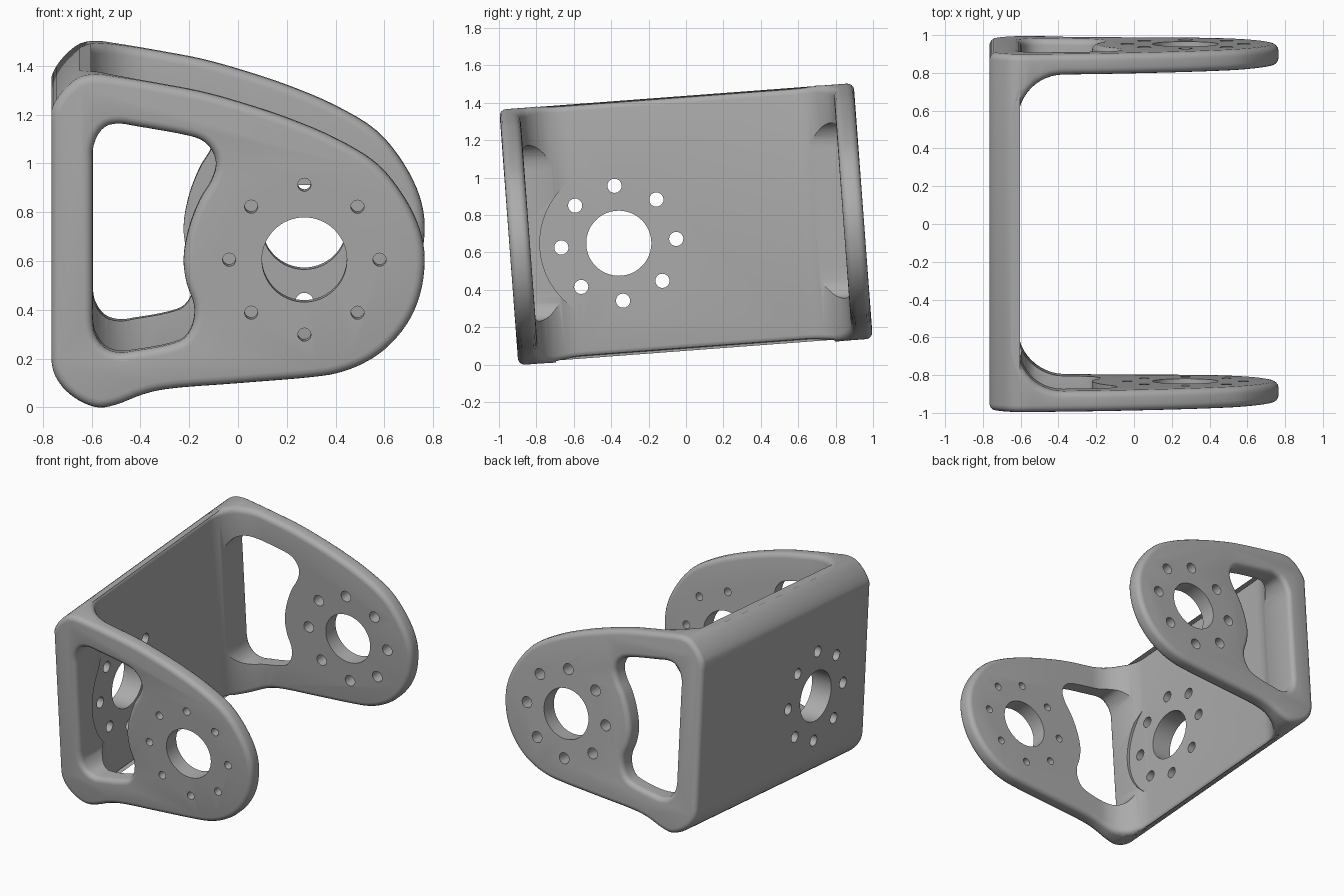
import bpy, bmesh, math
from mathutils import Vector

cube = bpy.data.objects.get("Cube")
if cube:
    bpy.data.objects.remove(cube)

TILT = math.radians(4.28)
HALF_W = 0.95           # half width across both side plates
PLATE, WEB = 0.11, 0.15  # thicknesses
BACK, TIP = -0.765, 0.765
MID = 0.684             # height of the bracket's middle in the outline below
HUB_X, HUB_Z = 0.272, -0.074

metal = bpy.data.materials.new("satin grey")
metal.use_nodes = True
grey = (0.41, 0.41, 0.41, 1)
metal.diffuse_color = grey
metal.node_tree.nodes["Principled BSDF"].inputs["Base Color"].default_value = grey


def smooth_loop(points, steps=4):
    """Closed centripetal curve through the points."""
    pts = [Vector((x, z - MID)) for x, z in points]
    out = []
    n = len(pts)
    for i in range(n):
        p = [pts[(i + k) % n] for k in (-1, 0, 1, 2)]
        t = [0]
        for a, b in zip(p, p[1:]):
            t.append(t[-1] + math.sqrt((b - a).length))
        count = max(1, min(steps, round((p[2] - p[1]).length / 0.022)))
        for s in range(count):
            u = t[1] + (t[2] - t[1]) * s / count

            def mix(a, b, i, j):
                return a.lerp(b, (u - t[i]) / (t[j] - t[i]))
            a = [mix(p[k], p[k + 1], k, k + 1) for k in range(3)]
            b = [mix(a[k], a[k + 1], k, k + 2) for k in range(2)]
            out.append(mix(b[0], b[1], 1, 2))
    return out


def offset_loop(loop, d):
    """Push a clockwise loop outwards."""
    res = []
    for i, p in enumerate(loop):
        t = (loop[(i + 1) % len(loop)] - loop[i - 1]).normalized()
        res.append(p + Vector((-t.y, t.x)) * d)
    return res


def loft(name, rings):
    """Skin a closed solid through matching rings of 3D points."""
    bm = bmesh.new()
    vs = [[bm.verts.new(p) for p in ring] for ring in rings]
    n = len(vs[0])
    for a, b in zip(vs, vs[1:]):
        for i in range(n):
            j = (i + 1) % n
            bm.faces.new((a[i], a[j], b[j], b[i]))
    bm.faces.new(vs[0][::-1])
    bm.faces.new(vs[-1])
    bmesh.ops.recalc_face_normals(bm, faces=bm.faces)
    mesh = bpy.data.meshes.new(name)
    bm.to_mesh(mesh)
    bm.free()
    ob = bpy.data.objects.new(name, mesh)
    bpy.context.collection.objects.link(ob)
    return ob


def rod(name, axis, centre, radius, start, end, sides):
    """Cylinder along x or y; centre holds the other two coordinates."""
    def ring(d):
        res = []
        for i in range(sides):
            a = math.tau * i / sides
            u, z = centre[0] + radius * math.cos(a), centre[1] + radius * math.sin(a)
            res.append((d, u, z) if axis == "x" else (u, d, z))
        return res
    return loft(name, [ring(start), ring(end)])


def apply_modifier(ob, kind, **settings):
    mod = ob.modifiers.new(kind.title(), kind)
    for key, value in settings.items():
        setattr(mod, key, value)
    bpy.context.view_layer.objects.active = ob
    bpy.ops.object.modifier_apply(modifier=mod.name)


def boolean(ob, cutter, operation="DIFFERENCE"):
    cutter.hide_render = True
    apply_modifier(ob, "BOOLEAN", object=cutter, operation=operation, solver="EXACT")
    bpy.data.objects.remove(cutter)


# U-shaped channel seen from above, with rounded inside corners
R = 0.24
inner_x, inner_y = BACK + WEB, HALF_W - PLATE
half = [(inner_x + R - R * math.cos(a), inner_y - R + R * math.sin(a))
        for a in (math.pi / 2 * i / 12 for i in range(13))]
half += [(TIP + 0.1, inner_y), (TIP + 0.1, HALF_W), (BACK, HALF_W)]
channel = half + [(x, -y) for x, y in reversed(half)]
bracket = loft("bracket", [[(x, y, z) for x, y in channel] for z in (-0.8, 0.8)])

# Side outline, clockwise from the lower back corner
outline = smooth_loop([
    (BACK, .2), (BACK, .26), (BACK, 1.17), (BACK, 1.22), (-.745, 1.265), (-.7, 1.32),
    (-.645, 1.36), (-.58, 1.37), (-.5, 1.36), (-.3, 1.326), (-.15, 1.297), (0, 1.256),
    (.2, 1.19), (.4, 1.105), (.57, 1), (.68, .865), (.745, .73), (TIP, .61),
    (.745, .46), (.69, .34), (.6, .238), (.5, .175), (.4, .14), (.3, .125), (0, .1),
    (-.3, .075), (-.39, .054), (-.5, .012), (-.57, 0), (-.65, .028), (-.72, .085),
    (-.755, .145)])
side = loft("side_outline", [[(p.x, y, p.y) for p in outline] for y in (-1.2, 1.2)])
boolean(bracket, side, "INTERSECT")

# Rounded rims
apply_modifier(bracket, "WELD", merge_threshold=0.004)
apply_modifier(bracket, "BEVEL", width=0.036, segments=4, limit_method="ANGLE",
               angle_limit=math.radians(40), use_clamp_overlap=False)

# Window in each side plate, with its outer rim rounded over
window = smooth_loop([
    (-.595, .36), (-.595, .42), (-.595, 1.0), (-.595, 1.06), (-.575, 1.12), (-.54, 1.157),
    (-.485, 1.167), (-.42, 1.157), (-.2, 1.117), (-.15, 1.1), (-.108, 1.06), (-.09, 1.0),
    (-.11, .93), (-.155, .855), (-.2, .74), (-.223, .61), (-.21, .51), (-.18, .42),
    (-.185, .345), (-.22, .285), (-.28, .26), (-.42, .234), (-.485, .226), (-.545, .245),
    (-.585, .3)])
RIM = 0.035
for s in (-1, 1):
    rings = [[(p.x, s * 0.5, p.y) for p in window]]
    for i in range(6):
        a = math.pi / 2 * i / 5
        loop = offset_loop(window, RIM * (1 - math.cos(a)))
        y = s * (HALF_W - RIM + RIM * math.sin(a))
        rings.append([(p.x, y, p.y) for p in loop])
    rings.append([(x, s * (HALF_W + 0.05), z) for x, y, z in rings[-1]])
    boolean(bracket, loft("window_cutter", rings))

# Round recess inside the back wall
boolean(bracket, rod("recess_cutter", "x", (-0.366, HUB_Z), 0.422,
                     inner_x + 0.001, -0.2, 96))

# Hub hole with a ring of eight bolt holes: two side plates and the back wall
for axis, centre, start, end, bolt in (
        ("y", (HUB_X, HUB_Z), -1.1, -0.7, 0.027),
        ("y", (HUB_X, HUB_Z), 0.7, 1.1, 0.038),
        ("x", (-0.366, HUB_Z), -0.9, -0.5, 0.038)):
    boolean(bracket, rod("hub_cutter", axis, centre, 0.174, start, end, 64))
    for i in range(8):
        a = math.tau * i / 8
        spot = (centre[0] + 0.308 * math.cos(a), centre[1] + 0.308 * math.sin(a))
        boolean(bracket, rod("bolt_cutter", axis, spot, bolt, start, end, 20))

# Lean the bracket, centre it and stand it on the ground
mesh = bracket.data
mesh.materials.clear()
mesh.materials.append(metal)
c, s = math.cos(TILT), math.sin(TILT)
for v in mesh.vertices:
    x, y, z = v.co
    v.co = (x, y * c - z * s, y * s + z * c)
lo, hi = ([f(v.co[k] for v in mesh.vertices) for k in range(3)] for f in (min, max))
shift = Vector((-(lo[0] + hi[0]) / 2, -(lo[1] + hi[1]) / 2, -lo[2]))
for v in mesh.vertices:
    v.co += shift

bpy.ops.object.select_all(action="DESELECT")
bracket.select_set(True)
bpy.context.view_layer.objects.active = bracket
bpy.ops.object.shade_smooth_by_angle(angle=math.radians(30))
